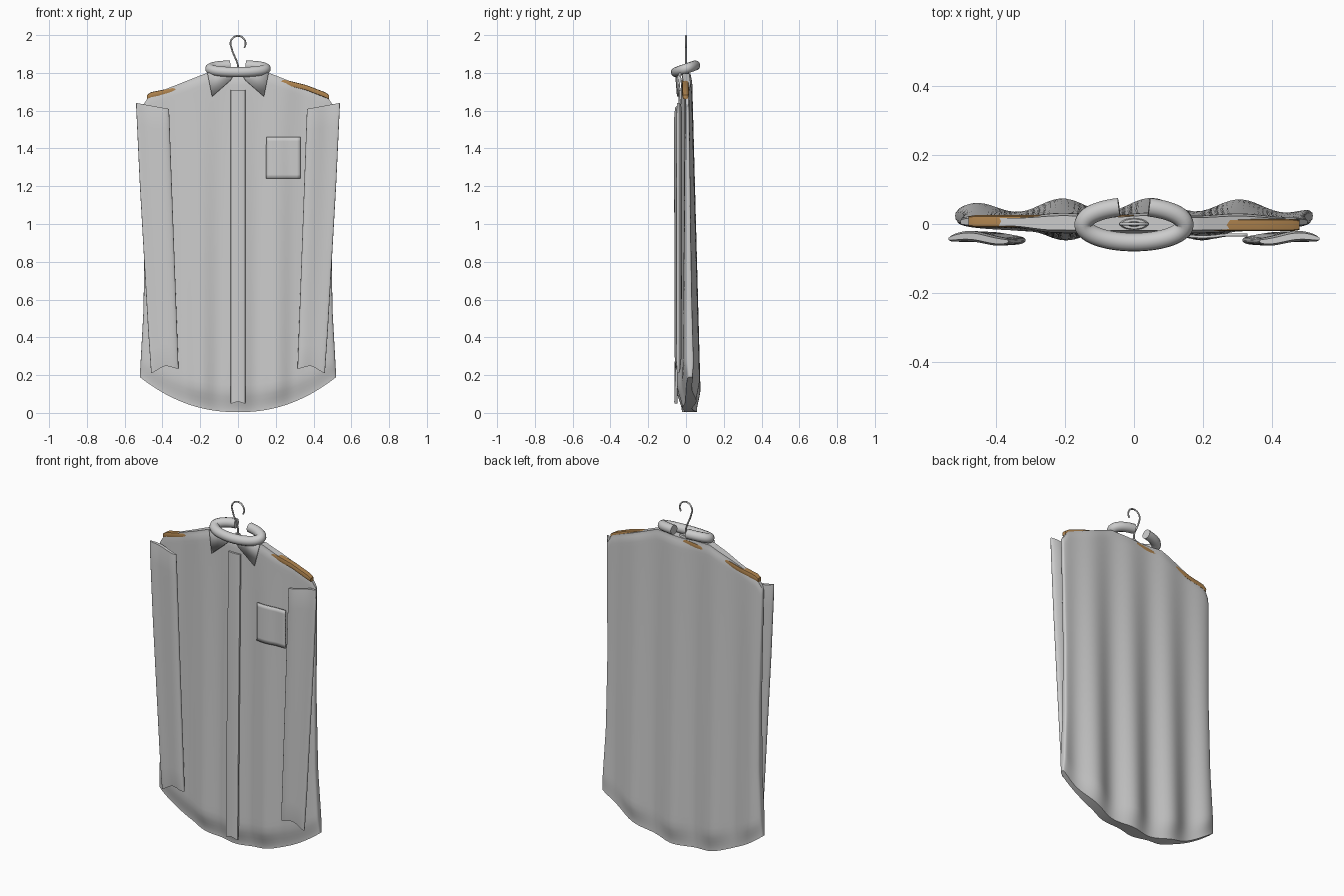
import bpy, bmesh, math
from math import sin, cos, pi

if "Cube" in bpy.data.objects:
    bpy.data.objects.remove(bpy.data.objects["Cube"])


def finish(bm, name, angle=40, mat=None):
    bmesh.ops.recalc_face_normals(bm, faces=bm.faces)
    me = bpy.data.meshes.new(name)
    bm.to_mesh(me)
    bm.free()
    ob = bpy.data.objects.new(name, me)
    bpy.context.collection.objects.link(ob)
    if mat:
        me.materials.append(mat)
    bpy.context.view_layer.objects.active = ob
    ob.select_set(True)
    bpy.ops.object.shade_smooth_by_angle(angle=math.radians(angle))
    ob.select_set(False)
    return ob


def loft(name, rings, mat=None):
    """Skin closed rings; ends are closed with strips across each flat ring."""
    bm = bmesh.new()
    vs = [[bm.verts.new(p) for p in r] for r in rings]
    n = len(rings[0])
    for a, b in zip(vs, vs[1:]):
        for k in range(n):
            bm.faces.new((a[k], a[(k + 1) % n], b[(k + 1) % n], b[k]))
    for r in (vs[0], vs[-1]):
        for k in range(n // 2):
            quad = [r[k], r[k + 1], r[n - k - 1], r[(n - k) % n]]
            bm.faces.new(list(dict.fromkeys(quad)))
    return finish(bm, name, 50, mat)


def tube(name, pts, radius):
    cu = bpy.data.curves.new(name, 'CURVE')
    cu.dimensions = '3D'
    cu.bevel_depth, cu.bevel_resolution, cu.use_fill_caps = radius, 4, True
    sp = cu.splines.new('POLY')
    sp.points.add(len(pts) - 1)
    for p, c in zip(sp.points, pts):
        p.co = (*c, 1)
    sp.use_smooth = True
    ob = bpy.data.objects.new(name, cu)
    bpy.context.collection.objects.link(ob)


def lerp(table, t):
    for (a, p), (b, q) in zip(table, table[1:]):
        if t <= b:
            return p + (q - p) * (t - a) / (b - a)
    return table[-1][1]


def smooth(a, b, t):
    t = max(0, min(1, (t - a) / (b - a)))
    return t * t * (3 - 2 * t)


def front_y(x, v):
    side = smooth(0.24, 0.36, abs(x))
    depth = 0.026 + 0.014 * (1 - v) - 0.015 * side
    return -depth - (0.012 * (1 - v) ** 0.7) * (1 - side) * cos(2 * pi * x / 0.2)


def back_y(x, v):
    return 0.028 + 0.031 * (1 - v) + (0.004 + 0.017 * (1 - v)) * cos(2 * pi * (x - 0.05) / 0.26)


# Shirt body: draped front and back joined at the side seams
WIDTH = [(0, 0.52), (0.25, 0.5), (0.55, 0.495), (1, 0.505)]
SHOULDER = [(0, 1.79), (0.34, 1.797), (0.93, 1.68), (1, 1.625)]
N = 144
rings = []
for j in range(45):
    v = 0.5 - 0.5 * cos(pi * j / 44)
    thick = 0.6 + 0.4 * smooth(0, 0.07, v)
    thick *= 1 - 0.25 * smooth(0.975, 1, v)
    ring = []
    for k in range(N):
        a = 2 * pi * k / N
        u = cos(a)
        x = u * lerp(WIDTH, v)
        hem = 0.004 + 0.186 * abs(u) ** 2.2
        z = hem + v * (lerp(SHOULDER, abs(u)) - hem)
        mid = 0.02 * (1 - v) + 0.004
        y = back_y(x, v) if sin(a) > 0 else front_y(x, v)
        t = thick * abs(sin(a)) ** 0.4
        ring.append((x, mid + (y - mid) * t, z))
    rings.append(ring)
loft("shirt_body", rings)

# Sleeves: flattened tubes hanging in front of the sides
for s, name in ((-1, "left_sleeve"), (1, "right_sleeve")):
    rings = []
    for j in range(25):
        v = j / 24
        inner = 0.315 + 0.05 * v
        outer = lerp([(0, 0.46), (0.15, 0.475), (0.7, 0.52), (1, 0.54)], v)
        end = 0.6 + 0.4 * smooth(0, 0.05, min(v, 1 - v))
        ring = []
        for k in range(40):
            a = 2 * pi * k / 40
            c = cos(a)
            x = (inner + outer) / 2 + c * (outer - inner) / 2
            z0 = 0.235 - 0.012 * c + 0.012 * cos(c * 3)
            z = z0 + v * (1.625 + 0.016 * c - z0)
            h = math.copysign(abs(sin(a)) ** 0.6, sin(a)) * 0.016 * end
            y = -0.043 + h + 0.008 * sin(c * 2.6 + 0.6) * (0.5 + 0.5 * v)
            ring.append((s * x, y, z))
        rings.append(ring)
    loft(name, rings)

# Button placket
rings = []
for j in range(23):
    v = j / 22
    z = 0.06 + 1.65 * v
    rings.append([(0.04 * cos(a), front_y(0, z / 1.79) - 0.002 + 0.009 *
                   math.copysign(abs(sin(a)) ** 0.5, sin(a)), z - 0.012 * abs(cos(a)) * (v < 0.01))
                  for a in (2 * pi * k / 20 for k in range(20))])
loft("placket", rings)

# Chest pocket following the cloth
bm = bmesh.new()
bmesh.ops.create_grid(bm, x_segments=10, y_segments=10, size=1)
for p in bm.verts:
    x, z = 0.24 + 0.09 * p.co.x, 1.35 + 0.11 * p.co.y
    p.co = (x, min(front_y(x, z / 1.75), -0.026) - 0.006, z)
pocket = finish(bm, "chest_pocket")
mod = pocket.modifiers.new("cloth", 'SOLIDIFY')
mod.thickness, mod.offset = 0.008, 0

# Collar band, open at the back and tilted forward
pts = []
for k in range(49):
    a = pi / 2 + 0.3 + (2 * pi - 0.6) * k / 48
    y = 0.052 * sin(a)
    pts.append((0.147 * cos(a), y - 0.001, 1.822 + 0.35 * y))
tube("collar_band", pts, 0.027)

# Collar points
for s, name in ((-1, "left_collar_point"), (1, "right_collar_point")):
    bm = bmesh.new()
    outline = [(0.162, -0.03, 1.8), (0.137, -0.043, 1.675), (0.04, -0.05, 1.76), (0.015, -0.052, 1.8)]
    bm.faces.new([bm.verts.new((s * x, y, z)) for x, y, z in outline])
    flap = finish(bm, name)
    mod = flap.modifiers.new("cloth", 'SOLIDIFY')
    mod.thickness, mod.offset = 0.01, 0

# Wooden hanger arms
wood = bpy.data.materials.new("wood")
wood.diffuse_color = (0.45, 0.24, 0.08, 1)
wood.use_nodes = True
wood.node_tree.nodes["Principled BSDF"].inputs["Base Color"].default_value = wood.diffuse_color
for s, name, y0, dz in ((-1, "left_hanger_arm", 0.008, -0.012), (1, "right_hanger_arm", -0.003, 0)):
    rings = []
    for x, z in ((0, 1.775), (0.1, 1.775), (0.22, 1.757), (0.36, 1.722 + dz / 2), (0.46, 1.684), (0.482, 1.672)):
        zz = z + (dz if 0.05 < x < 0.4 else 0)
        r = 0.8 if x > 0.47 else 1
        rings.append([(s * x, y0 + 0.018 * r * cy, zz + 0.014 * r * cz) for cy, cz in
                      ((1, 0), (0.8, 0.9), (0, 1), (-0.8, 0.9), (-1, 0), (-0.8, -0.9), (0, -1), (0.8, -0.9))])
    loft(name, rings, wood)

# Wire hook and its collar rings
pts = [(0, 0, 1.77), (0, 0, 1.84), (-0.008, 0, 1.865), (-0.028, 0, 1.91)]
for k in range(17):
    a = math.radians(190 - 225 * k / 16)
    pts.append((0.04 * cos(a), 0, 1.956 + 0.04 * sin(a)))
tube("hanger_hook", pts, 0.0045)
for name, z, r in (("hook_base", 1.793, 0.045), ("hook_ferrule", 1.805, 0.02)):
    bm = bmesh.new()
    bmesh.ops.create_cone(bm, cap_ends=True, segments=20, radius1=r, radius2=r * 0.8, depth=0.014)
    for p in bm.verts:
        p.co = (p.co.x, p.co.y * 0.4, p.co.z + z)
    finish(bm, name)
